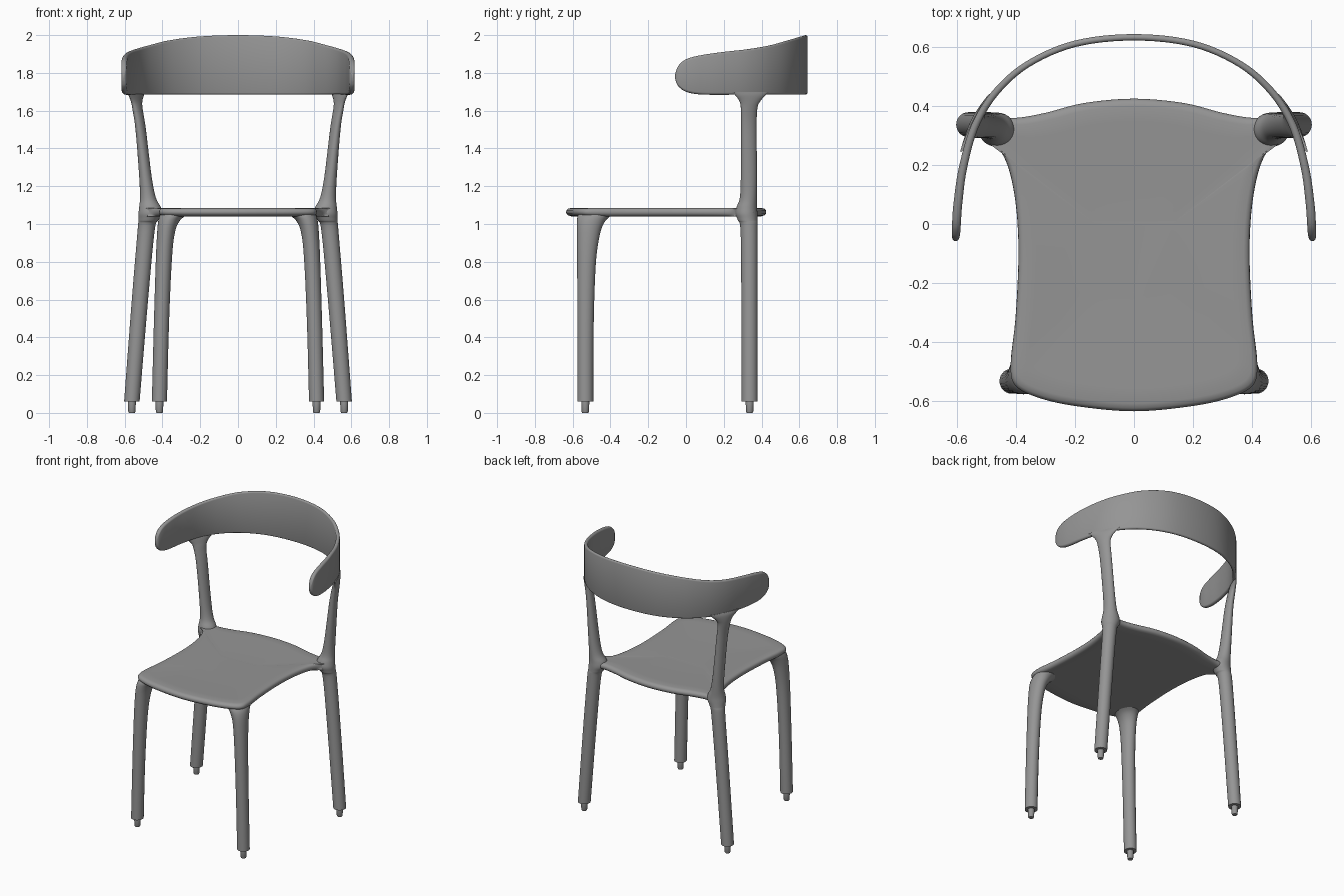
import bpy, bmesh, math
from mathutils import Vector

if "Cube" in bpy.data.objects:
    bpy.data.objects.remove(bpy.data.objects["Cube"])

grey = bpy.data.materials.new("mid grey")
grey.use_nodes = True
colour = (0.3, 0.3, 0.3, 1)
grey.diffuse_color = colour
grey.node_tree.nodes["Principled BSDF"].inputs["Base Color"].default_value = colour


def smooth_path(points, steps, closed=False):
    """Catmull-Rom curve through points of any dimension."""
    pts = [Vector(p) for p in points]
    n = len(pts)
    pick = (lambda i: pts[i % n]) if closed else (lambda i: pts[max(0, min(n - 1, i))])
    out = []
    for i in range(n if closed else n - 1):
        a, b, c, d = (pick(i + k) for k in (-1, 0, 1, 2))
        for s in range(steps):
            t = s / steps
            out.append(0.5 * (2 * b + (c - a) * t + (2 * a - 5 * b + 4 * c - d) * t * t
                              + (3 * b - a - 3 * c + d) * t ** 3))
    return out if closed else out + [pts[-1]]


def loft(name, rings, angle=50):
    """Skin a list of equal rings and cap both ends."""
    bm = bmesh.new()
    loops = [[bm.verts.new(p) for p in ring] for ring in rings]
    for a, b in zip(loops, loops[1:]):
        for i in range(len(a)):
            j = (i + 1) % len(a)
            bm.faces.new((a[i], a[j], b[j], b[i]))
    bm.faces.new(loops[0])
    bm.faces.new(loops[-1])
    bmesh.ops.recalc_face_normals(bm, faces=bm.faces)
    mesh = bpy.data.meshes.new(name)
    bm.to_mesh(mesh)
    bm.free()
    obj = bpy.data.objects.new(name, mesh)
    bpy.context.collection.objects.link(obj)
    mesh.materials.append(grey)
    bpy.ops.object.select_all(action="DESELECT")
    obj.select_set(True)
    bpy.context.view_layer.objects.active = obj
    bpy.ops.object.shade_smooth_by_angle(angle=math.radians(angle))
    return obj


def oval(side, x, y, z, rx, ry, turn=0.0, n=28):
    """Horizontal oval ring, turned about z, on the chosen side."""
    ring = []
    for i in range(n):
        a = math.tau * i / n
        u, v = rx * math.cos(a), ry * math.sin(a)
        ring.append((side * (x + u * math.cos(turn) - v * math.sin(turn)),
                     y + u * math.sin(turn) + v * math.cos(turn), z))
    return ring


# Seat: rounded-edge slab with a slight dish
half = [(0.2, -0.617), (0.33, -0.587), (0.405, -0.545), (0.418, -0.47), (0.402, -0.32),
        (0.392, -0.12), (0.398, 0.04), (0.42, 0.17), (0.455, 0.25), (0.51, 0.29),
        (0.51, 0.36), (0.4, 0.36), (0.3, 0.377), (0.17, 0.41)]
outline = [(0, -0.635)] + half + [(0, 0.425)] + [(-x, y) for x, y in reversed(half)]
edge = smooth_path(outline, 5, closed=True)
profile = [(0.3, 1.04), (0.85, 1.04), (0.95, 1.041), (0.98, 1.046), (0.995, 1.054), (1, 1.063),
           (0.995, 1.073), (0.98, 1.081), (0.95, 1.085), (0.85, 1.084), (0.6, 1.08), (0.3, 1.077)]
loft("seat", [[(p.x * f, -0.1 + (p.y + 0.1) * f, z) for p in edge] for f, z in profile])

# Legs: x, y, z, half width, half depth, turn
front = [(0.416, -0.533, 0.06, 0.04, 0.042, 0), (0.406, -0.532, 0.45, 0.04, 0.043, 0),
         (0.394, -0.527, 0.78, 0.042, 0.049, 0), (0.383, -0.517, 0.94, 0.046, 0.06, 0),
         (0.368, -0.504, 1.01, 0.055, 0.073, 0), (0.345, -0.485, 1.045, 0.07, 0.088, 0),
         (0.32, -0.47, 1.062, 0.085, 0.09, 0), (0.3, -0.46, 1.074, 0.085, 0.085, 0)]
rear = [(0.562, 0.337, 0.06, 0.041, 0.042, 0), (0.519, 0.336, 0.6, 0.043, 0.043, 0),
        (0.487, 0.334, 0.96, 0.045, 0.045, 0), (0.475, 0.326, 1.02, 0.052, 0.052, 0),
        (0.465, 0.32, 1.055, 0.062, 0.058, 0), (0.466, 0.322, 1.09, 0.057, 0.054, 0),
        (0.477, 0.33, 1.14, 0.042, 0.045, 0), (0.49, 0.333, 1.25, 0.033, 0.043, 0.1),
        (0.515, 0.333, 1.5, 0.026, 0.042, 0.3), (0.532, 0.334, 1.61, 0.023, 0.046, 0.38),
        (0.537, 0.338, 1.65, 0.02, 0.06, 0.42), (0.539, 0.341, 1.68, 0.016, 0.088, 0.45),
        (0.539, 0.342, 1.7, 0.01, 0.11, 0.46)]
for side, label in ((1, "left"), (-1, "right")):
    for kind, sections in (("front", front), ("rear", rear)):
        loft(f"{kind}_leg_{label}", [oval(side, *s) for s in smooth_path(sections, 5)])
        x, y = sections[0][:2]
        # Stepped foot pin
        pin = ((0, 0.016), (0.006, 0.019), (0.05, 0.021), (0.07, 0.021))
        loft(f"{kind}_foot_{label}", [oval(side, x, y, z, r, r) for z, r in pin], 40)

# Backrest: x, y, bottom, top, half thickness
band = [(0.2, 0.611, 1.685, 1.993, 0.011), (0.36, 0.542, 1.685, 1.973, 0.011),
        (0.47, 0.445, 1.685, 1.946, 0.012), (0.54, 0.33, 1.685, 1.926, 0.013),
        (0.58, 0.19, 1.684, 1.91, 0.014), (0.597, 0.07, 1.686, 1.892, 0.015),
        (0.602, 0, 1.7, 1.872, 0.015), (0.604, -0.037, 1.725, 1.842, 0.014),
        (0.605, -0.052, 1.75, 1.812, 0.01), (0.605, -0.058, 1.772, 1.79, 0.004)]
path = smooth_path([(-p[0], *p[1:]) for p in reversed(band)]
                   + [(0, 0.633, 1.685, 2.0, 0.011)] + band, 6)
rings = []
for i, p in enumerate(path):
    a, b = path[max(0, i - 1)], path[min(len(path) - 1, i + 1)]
    tangent = Vector((b[0] - a[0], b[1] - a[1])).normalized()
    x, y, low, high, r = p
    ring = []
    for k in range(20):
        t = math.tau * (k + 0.5) / 20
        u, s = r * math.cos(t), math.sin(t)
        z = high - r + r * s if s > 0 else low + r + r * s
        ring.append((x - tangent.y * u, y + tangent.x * u, z))
    rings.append(ring)
loft("backrest", rings)
